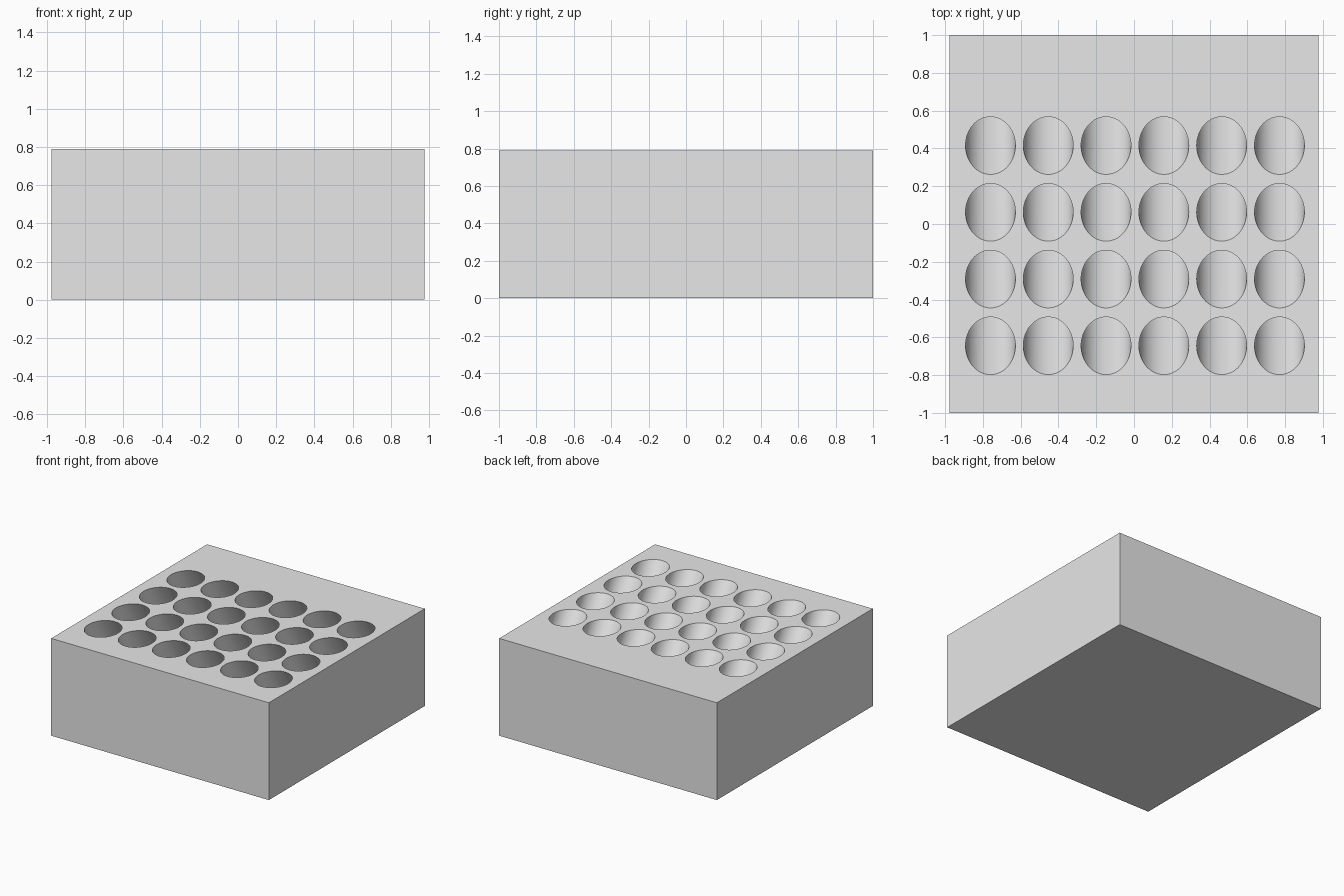
import bpy, bmesh, math
from mathutils import Matrix, Vector

old = bpy.data.objects.get("Cube")
if old:
    bpy.data.objects.remove(old, do_unlink=True)

WIDTH, LENGTH, HEIGHT = 1.955, 2.0, 0.79
RADIUS, TILT, DEPTH, OVERSHOOT = 0.132, math.radians(30), 0.70, 0.3
PITCH = 0.306
COLUMNS, ROWS = 6, 4
CENTRE = Vector((0.005, -0.115, HEIGHT))

grey = bpy.data.materials.new("light grey")
grey.use_nodes = True
colour = (0.8, 0.8, 0.8, 1.0)
grey.diffuse_color = colour
grey.node_tree.nodes["Principled BSDF"].inputs["Base Color"].default_value = colour


def make_object(name, bm):
    mesh = bpy.data.meshes.new(name)
    bm.to_mesh(mesh)
    bm.free()
    mesh.materials.append(grey)
    obj = bpy.data.objects.new(name, mesh)
    bpy.context.collection.objects.link(obj)
    return obj


# Solid block standing on the ground
bm = bmesh.new()
bmesh.ops.create_cube(bm, size=1, matrix=Matrix.Translation((0, 0, HEIGHT / 2))
                      @ Matrix.Diagonal((WIDTH, LENGTH, HEIGHT, 1)))
block = make_object("holder_block", bm)

# Grid of round bores that lean so their bottoms run toward the back
bm = bmesh.new()
lean = Matrix.Rotation(TILT, 4, 'X')
along = Matrix.Translation((0, 0, (OVERSHOOT - DEPTH) / 2))
for row in range(ROWS):
    for column in range(COLUMNS):
        mouth = CENTRE + Vector(((column - (COLUMNS - 1) / 2) * PITCH,
                                 (row - (ROWS - 1) / 2) * PITCH / math.cos(TILT), 0))
        bmesh.ops.create_cone(bm, cap_ends=True, segments=64, radius1=RADIUS,
                              radius2=RADIUS, depth=DEPTH + OVERSHOOT,
                              matrix=Matrix.Translation(mouth) @ lean @ along)
cutter = make_object("bore_cutter", bm)
cutter.hide_render = True

# Cut the bores, then drop the cutter
cut = block.modifiers.new("bores", 'BOOLEAN')
cut.operation = 'DIFFERENCE'
cut.solver = 'EXACT'
cut.object = cutter
bpy.ops.object.select_all(action='DESELECT')
block.select_set(True)
bpy.context.view_layer.objects.active = block
bpy.ops.object.modifier_apply(modifier=cut.name)
bpy.data.objects.remove(cutter, do_unlink=True)

# Smooth bore walls with crisp edges
bpy.ops.object.shade_smooth_by_angle(angle=math.radians(30))
